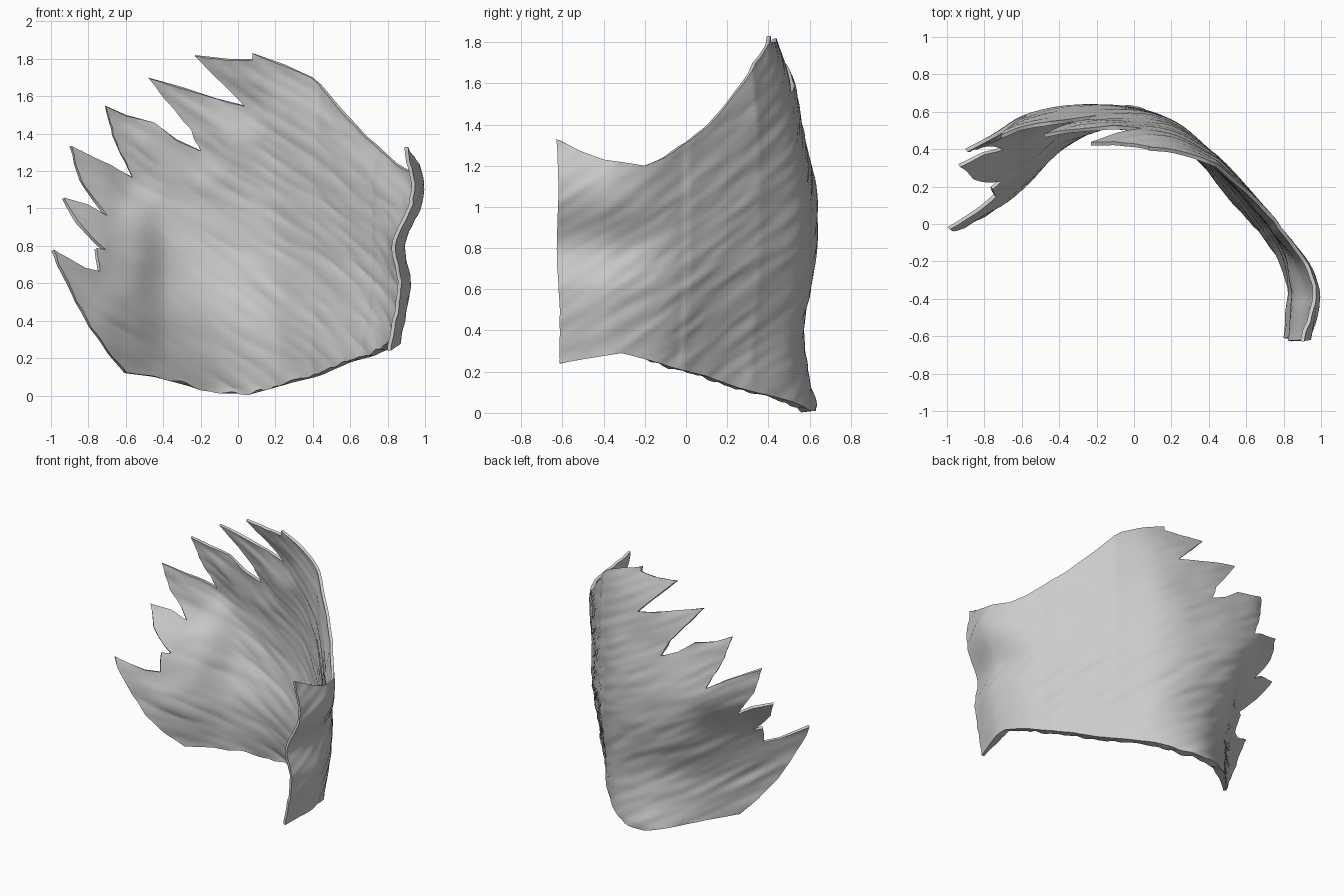
import bpy
import bmesh
from mathutils import Vector, noise
from mathutils.geometry import delaunay_2d_cdt, intersect_point_line

if "Cube" in bpy.data.objects:
    bpy.data.objects.remove(bpy.data.objects["Cube"], do_unlink=True)

SPACING = 0.02
THICKNESS = 0.05

# Outline of the unrolled sheet: (distance along the sheet, height)
front_edge = [(1.62, .24), (1.61, .5), (1.62, .8), (1.61, 1.1), (1.62, 1.33)]
top_edge = [(1.5, 1.27), (1.39, 1.23), (1.18, 1.2), (1.06, 1.24), (.93, 1.31),
            (.79, 1.39), (.66, 1.49), (.52, 1.6), (.4, 1.7), (.25, 1.77), (.08, 1.83)]
spikes = [(.08, 1.8), (-.05, 1.8), (-.23, 1.82), (-.12, 1.71), (.04, 1.55),
          (-.12, 1.59), (-.3, 1.65), (-.48, 1.7), (-.35, 1.54), (-.25, 1.42), (-.2, 1.31),
          (-.33, 1.37), (-.45, 1.46), (-.6, 1.5), (-.71, 1.55), (-.67, 1.38), (-.57, 1.17),
          (-.7, 1.24), (-.9, 1.33), (-.85, 1.15), (-.71, .95),
          (-.81, 1.01), (-.94, 1.05), (-.87, .92), (-.72, .77), (-.77, .78), (-.75, .66),
          (-.83, .68), (-1, .77), (-.92, .6), (-.8, .37), (-.7, .23), (-.61, .12)]
bottom_edge = [(-.45, .1), (-.3, .06), (-.1, .01), (.08, .01), (.3, .07),
               (.52, .12), (.75, .18), (.93, .21), (1.3, .29), (1.5, .26)]

# Plan of the bend: depth of the back by height (rows) and position (columns)
columns = [-1, -.75, -.6, -.4, -.1, .2, .45]
back_rows = {
    .04: [-.1, .1, .25, .46, .63, .55, .35],
    .25: [-.09, .1, .25, .45, .58, .53, .35],
    .45: [-.08, .11, .26, .46, .575, .53, .35],
    .75: [-.03, .2, .36, .57, .63, .555, .36],
    1.05: [.28, .45, .56, .63, .625, .55, .36],
    1.35: [.35, .48, .55, .57, .565, .51, .35],
    1.6: [.36, .45, .5, .52, .52, .46, .33],
    1.82: [.36, .4, .42, .44, .43, .39, .29],
}
side_u = [.45, .77, 1.1, 1.26, 1.39, 1.62]
side_x = [.45, .67, .885, .965, .99, .94]
side_y = [.35, .12, -.13, -.27, -.4, -.63]
pinch_z = [.25, .6, .8, 1.07, 1.35]
pinch_x = [-.06, -.05, -.09, .01, -.03]


def spline(xs, ys, t):
    """Smooth interpolation through the points, held at both ends."""
    t = min(max(t, xs[0]), xs[-1])
    i = max(k for k in range(len(xs) - 1) if xs[k] <= t)

    def slope(k):
        a, b = max(k - 1, 0), min(k + 1, len(xs) - 1)
        return (ys[b] - ys[a]) / (xs[b] - xs[a])
    h = xs[i + 1] - xs[i]
    s = (t - xs[i]) / h
    return ((1 + 2 * s) * (1 - s) ** 2 * ys[i] + s * (1 - s) ** 2 * h * slope(i)
            + s * s * (3 - 2 * s) * ys[i + 1] + s * s * (s - 1) * h * slope(i + 1))


def smoothstep(a, b, t):
    t = min(max((t - a) / (b - a), 0), 1)
    return t * t * (3 - 2 * t)


def bend(u, z):
    """Place a point of the unrolled sheet in space."""
    if u <= side_u[0]:
        x = u
        y = spline(list(back_rows), [spline(columns, r, u) for r in back_rows.values()], z)
    else:
        x, y = spline(side_u, side_x, u), spline(side_u, side_y, u)
        lean = spline(list(back_rows), [r[-1] for r in back_rows.values()], z) - side_y[0]
        y += lean * (1 - smoothstep(.45, .9, u))
    panel = smoothstep(.93, 1.35, u)
    x += spline(pinch_z, pinch_x, z) * panel
    # Combed strands rising toward the tips
    across, along = z + .6 * u, u - .6 * z
    strand = noise.noise(Vector((across * 16, along * 2, 0))) * .008
    strand += noise.noise(Vector((across * 27, along * 4, 5))) * .004
    # The side draws in toward its lower edge, and the front panel is set in
    inset = .06 * (1 - smoothstep(.15, .75, z)) * smoothstep(.1, .7, u)
    inset += .008 * smoothstep(.9, .95, u + .02 * noise.noise(Vector((0, z * 25, 0))))
    out = Vector((x, y + .4, 0)).normalized() * (strand - inset)
    return Vector((x, y, z)) + out


def subdivide(points):
    """Split a closed outline into short even pieces."""
    result = []
    for a, b in zip(points, points[1:] + points[:1]):
        a, b = Vector(a), Vector(b)
        n = max(1, round((b - a).length / SPACING))
        result += [a.lerp(b, k / n) for k in range(n)]
    return result


def distance(p, chain):
    best = 9.0
    for a, b in zip(chain, chain[1:]):
        f = intersect_point_line(p, a, b)[1]
        f = min(max(f, 0), 1)
        best = min(best, (p - a.lerp(b, f)).length)
    return best


# Fill the outline with an even staggered grid
outline = front_edge + top_edge + spikes + bottom_edge
border = subdivide(outline)
ring = [Vector(p) for p in outline + outline[:1]]
points = list(border)
for j in range(int(1.84 / SPACING)):
    for i in range(int(2.66 / SPACING)):
        p = Vector((-1.01 + (i + j % 2 / 2) * SPACING, j * SPACING))
        if distance(p, ring) > SPACING * .55:
            points.append(p)
verts, _, faces, *_ = delaunay_2d_cdt(points, [], [list(range(len(border)))], 1, 1e-5)

bm = bmesh.new()
thin_line = [Vector(p) for p in front_edge + top_edge + spikes]
layer = bm.verts.layers.deform.new()
made = []
for p in verts:
    v = bm.verts.new(bend(p.x, p.y))
    v[layer][0] = .4 + .6 * smoothstep(0, .2, distance(p, thin_line))
    made.append(v)
for f in faces:
    bm.faces.new([made[k] for k in reversed(f)])
bmesh.ops.delete(bm, geom=[v for v in bm.verts if not v.link_faces], context='VERTS')
mesh = bpy.data.meshes.new("spiked_mane_shell")
bm.to_mesh(mesh)
bm.free()

shell = bpy.data.objects.new("spiked_mane_shell", mesh)
bpy.context.collection.objects.link(shell)
shell.vertex_groups.new(name="thickness")

grey = bpy.data.materials.new("plain grey")
grey.use_nodes = True
colour = (.6, .6, .6, 1)
grey.diffuse_color = colour
grey.node_tree.nodes["Principled BSDF"].inputs["Base Color"].default_value = colour
mesh.materials.append(grey)

# Thick along the lower edge, thin at the front, top and spike tips
solid = shell.modifiers.new("thickness", 'SOLIDIFY')
solid.thickness = THICKNESS
solid.offset = -1
solid.vertex_group = "thickness"

bpy.context.view_layer.objects.active = shell
shell.select_set(True)
bpy.ops.object.modifier_apply(modifier="thickness")
bpy.ops.object.shade_smooth_by_angle(angle=.7)
